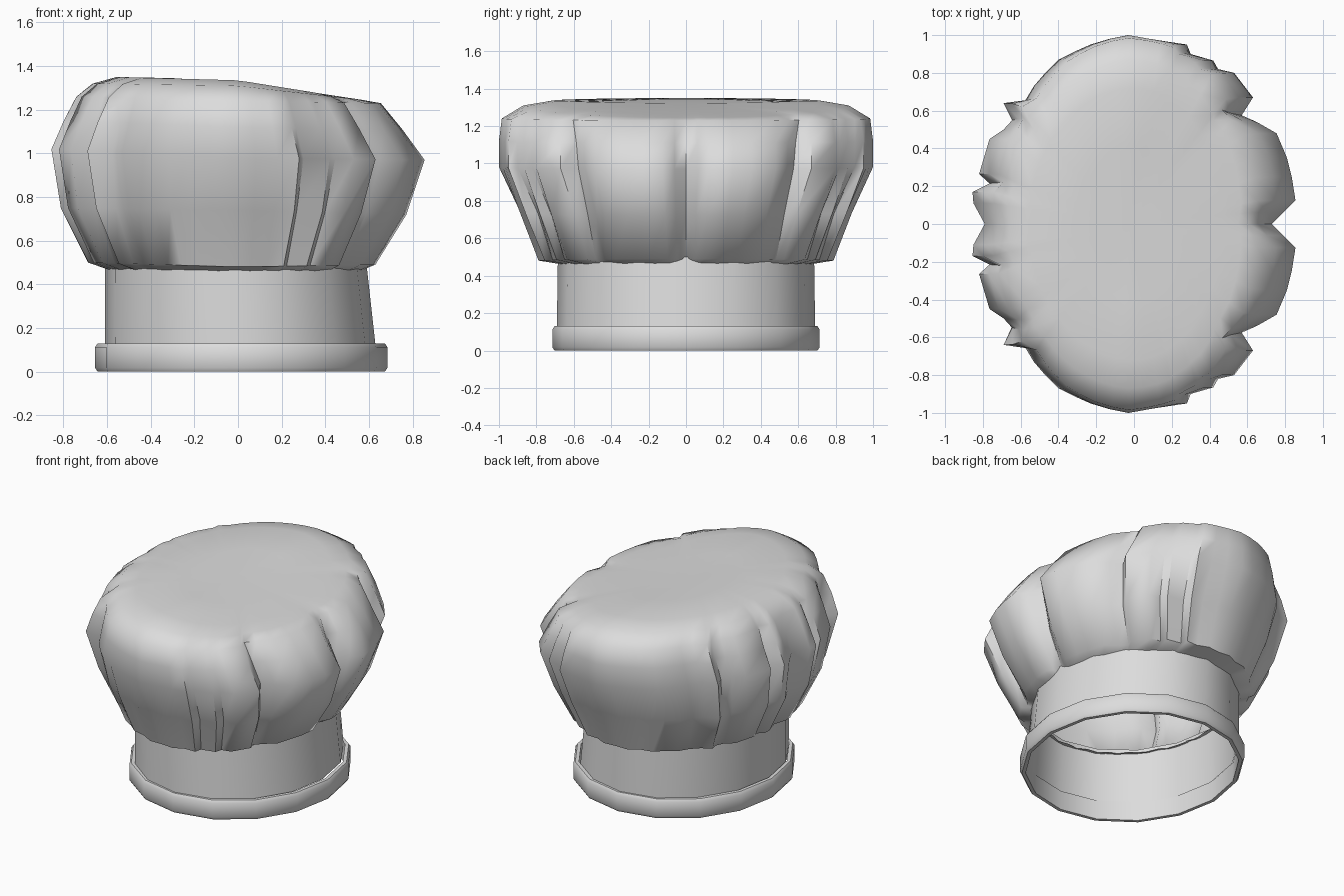
import bpy
import math

if "Cube" in bpy.data.objects:
    bpy.data.objects.remove(bpy.data.objects["Cube"])

cloth = bpy.data.materials.new("white_cloth")
cloth.diffuse_color = (0.72, 0.72, 0.72, 1)
cloth.use_nodes = True
cloth.node_tree.nodes["Principled BSDF"].inputs["Base Color"].default_value = cloth.diffuse_color


def loft(name, rings, cap=False, closed=False, angle=45):
    """Skin a stack of equal-length rings, optionally capped or joined end to end."""
    n = len(rings[0])
    verts = [p for ring in rings for p in ring]
    faces = []
    count = len(rings)
    for i in range(count if closed else count - 1):
        a, b = i * n, ((i + 1) % count) * n
        for j in range(n):
            k = (j + 1) % n
            faces.append((a + j, a + k, b + k, b + j))
    if cap:
        top = rings[-1]
        verts.append(tuple(sum(p[c] for p in top) / n for c in range(3)))
        a = (count - 1) * n
        faces += [(a + j, a + (j + 1) % n, len(verts) - 1) for j in range(n)]
    mesh = bpy.data.meshes.new(name)
    mesh.from_pydata(verts, [], faces)
    mesh.materials.append(cloth)
    mesh.shade_smooth()
    mesh.set_sharp_from_angle(angle=math.radians(angle))
    obj = bpy.data.objects.new(name, mesh)
    bpy.context.collection.objects.link(obj)
    return obj


def oval(cx, rx, ry, z, n=16):
    return [(cx + rx * math.cos(2 * math.pi * j / n),
             ry * math.sin(2 * math.pi * j / n), z) for j in range(n)]


# Rolled rim at the base of the headband
rim_profile = [(-0.035, 0.0), (-0.012, 0.0), (0.0, 0.018), (0.0, 0.112),
               (-0.012, 0.13), (-0.035, 0.13)]
loft("rim", [oval(0.015, 0.67 + d, 0.715 + d, z) for d, z in rim_profile],
     closed=True, angle=50)

# Open headband, slightly narrower at the top right
loft("headband", [oval(0.01, 0.62, 0.69, 0.12),
                  oval(0.0, 0.61, 0.688, 0.3),
                  oval(-0.01, 0.598, 0.685, 0.5)])

# Pleated outline of the crown at its widest, from right to left (half)
half = [(.73, 0), (.79, .06), (.855, .125), (.835, .25), (.81, .35), (.755, .48),
        (.65, .54), (.57, .575), (.63, .67), (.53, .80), (.445, .82), (.42, .865),
        (.30, .90), (.28, .95), (.18, .965), (.08, .98), (-.03, 1.0), (-.13, .98),
        (-.23, .95), (-.32, .91), (-.40, .87), (-.47, .80), (-.53, .73),
        (-.575, .655), (-.69, .64), (-.645, .55), (-.69, .50), (-.765, .45),
        (-.82, .265), (-.765, .215), (-.855, .17), (-.85, .11), (-.79, 0)]
outline = half + [(x, -y) for x, y in half[-2:0:-1]]

# Crown levels: left, right and depth radii, heights at left/middle/right,
# pleat strength, small fold depth
levels = [(.575, .56, .655, (.46, .46, .46), 0.3, 0.015),
          (.69, .63, .79, (.50, .48, .49), 0.6, 0.012),
          (.815, .77, .89, (.75, .74, .72), 0.9, 0.016),
          (.855, .85, 1.0, (1.02, .98, .97), 1.0, 0.0),
          (.80, .75, 1.0, (1.15, 1.12, 1.11), 0.85, 0.0),
          (.745, .655, .985, (1.26, 1.24, 1.23), 0.5, 0.0),
          (.67, .57, .87, (1.32, 1.31, 1.245), 0.25, 0.0),
          (.56, .47, .72, (1.35, 1.335, 1.26), 0.1, 0.0),
          (.30, .25, .40, (1.345, 1.325, 1.29), 0.0, 0.0)]


def crown_ring(left, right, depth, heights, strength, fold):
    ring = []
    for i, (x, y) in enumerate(outline):
        t = math.atan2(y, x / (.855 if x < 0 else .85))
        pleat = math.hypot(x / (.855 if x < 0 else .85), y)
        mirror_i = min(i, len(outline) - i)
        s = 1 + (pleat - 1) * strength
        s += fold * (1 if mirror_i % 2 else -1) * abs(math.sin(t))
        c = math.cos(t)
        side = heights[0] if c < 0 else heights[2]
        z = heights[1] + (side - heights[1]) * abs(c)
        ring.append(((left if c < 0 else right) * c * s, depth * math.sin(t) * s, z))
    return ring


# Puffed crown, open underneath
loft("crown", [crown_ring(*lv) for lv in levels], cap=True, angle=55)
